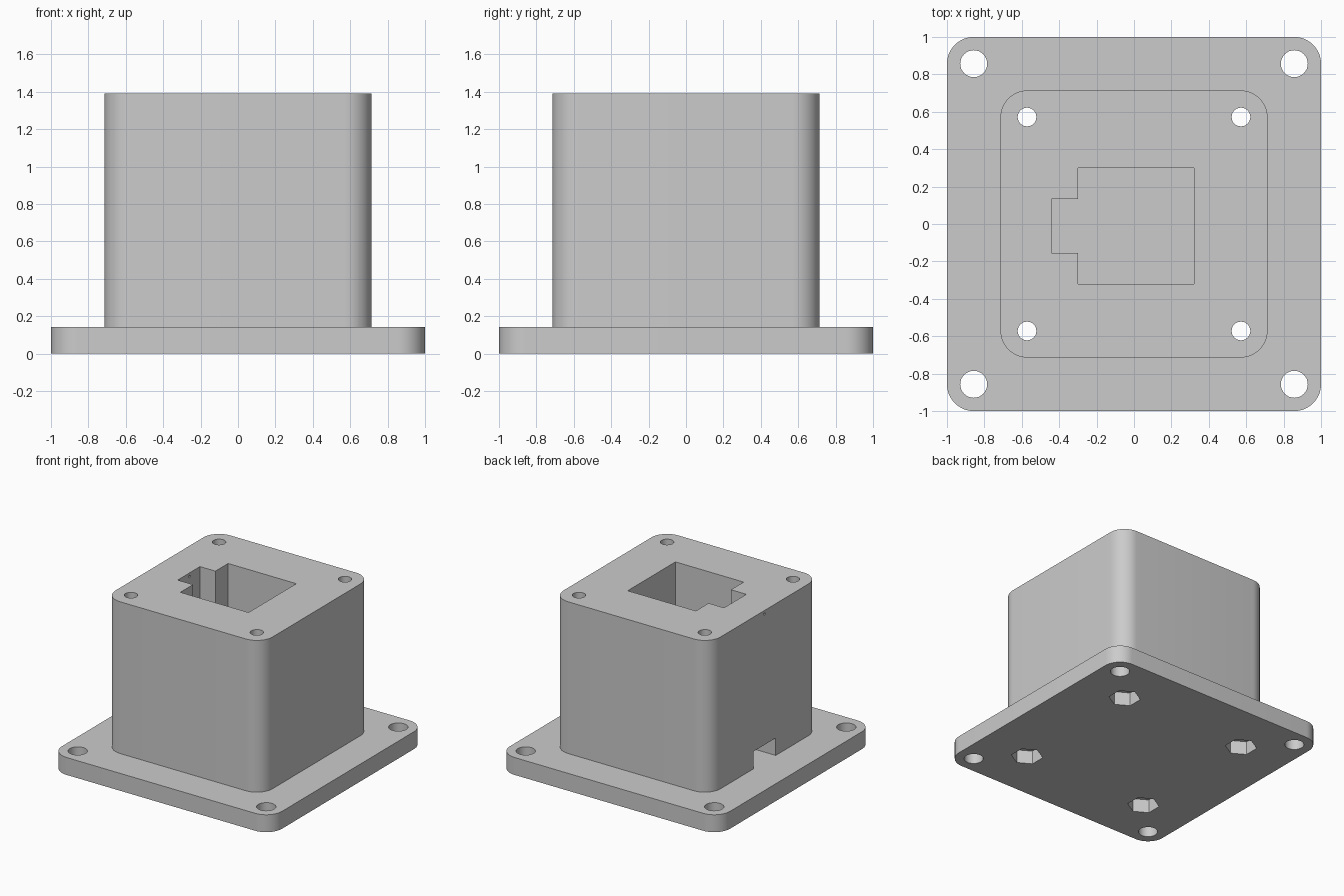
import bpy
import math

if "Cube" in bpy.data.objects:
    bpy.data.objects.remove(bpy.data.objects["Cube"], do_unlink=True)

BASE_TOP, TOP = 0.143, 1.39
BLOCK_HALF, RADIUS = 0.714, 0.143

grey = bpy.data.materials.new("plain grey")
grey.use_nodes = True
grey.diffuse_color = (0.6, 0.6, 0.6, 1)
grey.node_tree.nodes["Principled BSDF"].inputs["Base Color"].default_value = (0.6, 0.6, 0.6, 1)


def prism(name, outline, z0, z1):
    """Extrude a counter-clockwise outline from z0 to z1."""
    n = len(outline)
    verts = [(x, y, z) for z in (z0, z1) for x, y in outline]
    faces = [tuple(reversed(range(n))), tuple(range(n, 2 * n))]
    faces += [(i, (i + 1) % n, n + (i + 1) % n, n + i) for i in range(n)]
    mesh = bpy.data.meshes.new(name)
    mesh.from_pydata(verts, [], faces)
    mesh.materials.append(grey)
    obj = bpy.data.objects.new(name, mesh)
    bpy.context.collection.objects.link(obj)
    return obj


def circle(cx, cy, r, n, start=0.0):
    angles = [start + math.tau * i / n for i in range(n)]
    return [(cx + r * math.cos(a), cy + r * math.sin(a)) for a in angles]


def rounded_square(half, r, steps=12):
    pts = []
    for k, (sx, sy) in enumerate([(1, 1), (-1, 1), (-1, -1), (1, -1)]):
        for i in range(steps + 1):
            a = math.pi / 2 * (k + i / steps)
            pts.append((sx * (half - r) + r * math.cos(a), sy * (half - r) + r * math.sin(a)))
    return pts


def rectangle(x0, x1, y0, y1):
    return [(x0, y0), (x1, y0), (x1, y1), (x0, y1)]


def combine(target, tool, operation):
    """Apply a boolean and discard the tool."""
    mod = target.modifiers.new(operation.lower(), "BOOLEAN")
    mod.operation, mod.object, mod.solver = operation, tool, "EXACT"
    bpy.context.view_layer.objects.active = target
    bpy.ops.object.modifier_apply(modifier=mod.name)
    bpy.data.objects.remove(tool, do_unlink=True)


# Flanged body: base plate with a tall rounded block
body = prism("mounting_block", rounded_square(1.0, RADIUS), 0, BASE_TOP)
combine(body, prism("block", rounded_square(BLOCK_HALF, RADIUS), 0.07, TOP), "UNION")

# Central well with a side notch
well = [(-0.30, -0.32), (0.32, -0.32), (0.32, 0.30), (-0.30, 0.30),
        (-0.30, 0.135), (-0.44, 0.135), (-0.44, -0.155), (-0.30, -0.155)]
combine(body, prism("well", well, BASE_TOP, TOP + 0.1), "DIFFERENCE")

# Cable slot through the wall behind the notch
combine(body, prism("cable_slot", rectangle(-0.8, -0.40, -0.145, 0.145), BASE_TOP, 0.286), "DIFFERENCE")

# Tiny pin hole near the rim, running along x
pin = prism("pin_hole", circle(0, 0, 0.01, 12), -0.8, -0.40)
for v in pin.data.vertices:
    x, y, z = v.co
    v.co = (z, x, y + 1.36)
combine(body, pin, "DIFFERENCE")

# Corner holes, bolt holes and hexagonal nut pockets
for sx in (-1, 1):
    for sy in (-1, 1):
        bolt = (0.572 * sx, 0.572 * sy)
        combine(body, prism("corner_hole", circle(0.857 * sx, 0.857 * sy, 0.072, 32), -0.1, 0.3), "DIFFERENCE")
        combine(body, prism("bolt_hole", circle(*bolt, 0.05, 32), -0.1, TOP + 0.1), "DIFFERENCE")
        combine(body, prism("nut_pocket", circle(*bolt, 0.12, 6, math.pi / 2), -0.1, 0.11), "DIFFERENCE")

# Smooth the rounded corners, keep the edges crisp
bpy.ops.object.select_all(action="DESELECT")
body.select_set(True)
bpy.context.view_layer.objects.active = body
bpy.ops.object.shade_smooth_by_angle(angle=math.radians(30))
